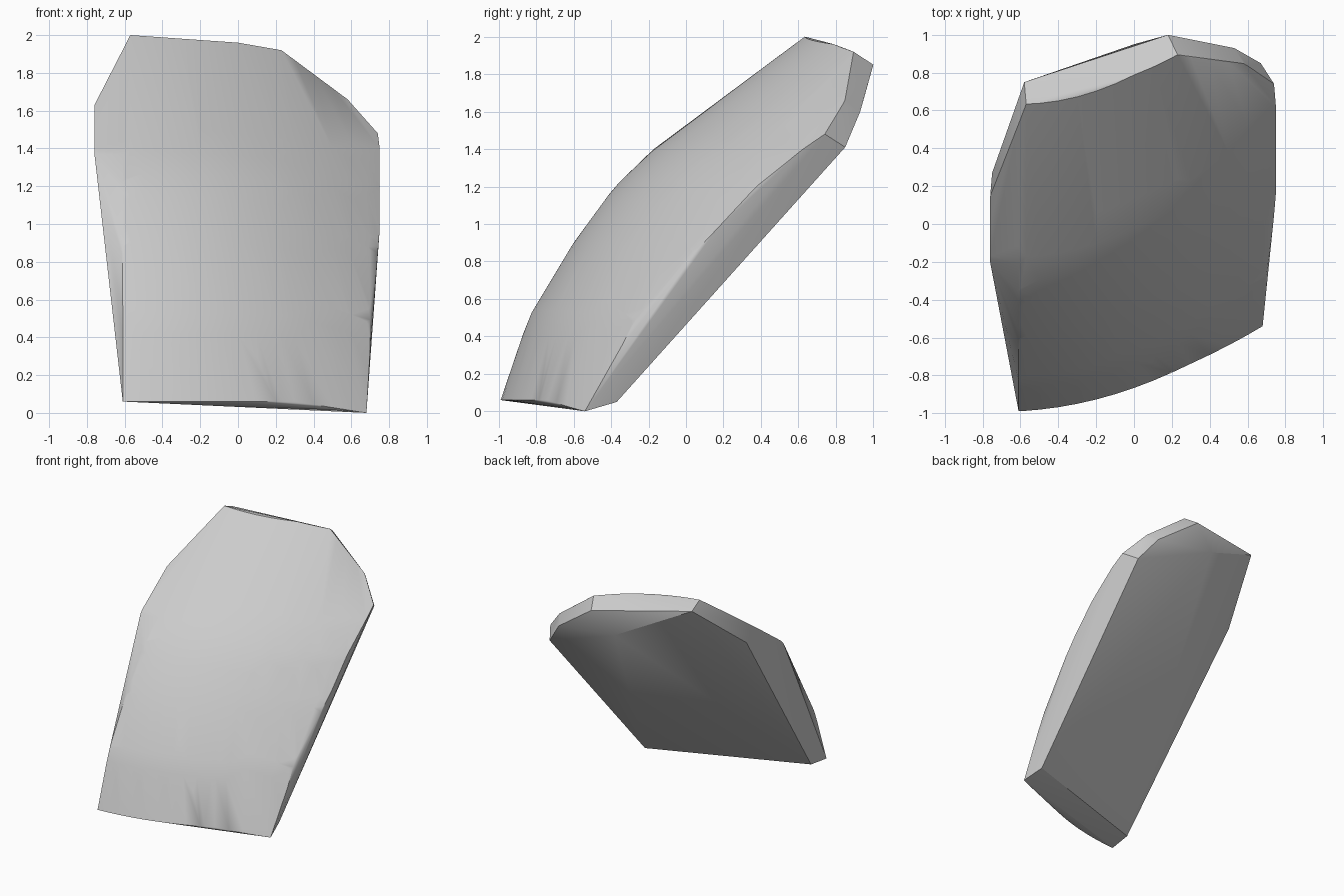
import bpy, bmesh, math

if "Cube" in bpy.data.objects:
    bpy.data.objects.remove(bpy.data.objects["Cube"], do_unlink=True)


def interp(points, t):
    """Piecewise linear lookup through (t, value) pairs."""
    for (a, va), (b, vb) in zip(points, points[1:]):
        if t <= b:
            return va + (vb - va) * max(0, t - a) / (b - a)
    return points[-1][1]


# Leaning curve of the shell, then lower and upper outline of its front
LEAN = [(0, -1.01), (.5, -.84), (.9, -.6), (1.2, -.38), (1.4, -.17), (1.63, .15), (2, .63)]
LOWER = [(-.76, 1.37), (-.611, .82), (-.61, .06), (.3, .06), (.68, 0), (.69, .22), (.75, .97)]
UPPER = [(-.76, 1.63), (-.57, 2), (0, 1.96), (.23, 1.92), (.58, 1.66), (.74, 1.48), (.75, 1.4)]


def front_point(x, z):
    u = x + .61
    return (x, interp(LEAN, z) + (.246 * u * u + .047 * u) * (1 + .38 * z), z)


# Curved front, sampled in columns between the outlines
columns = {p[0] for p in LOWER + UPPER} | {-.6 + .1 * i for i in range(14)}
rows = 16
points = []
for x in sorted(columns):
    low, high = interp(LOWER, x), interp(UPPER, x)
    points += [front_point(x, low + (high - low) * i / rows) for i in range(rows + 1)]

# Chipped corners of the back
points += [(.64, -.37, .05), (.67, .85, 1.41), (.53, .93, 1.6), (.18, 1, 1.85),
           (-.58, .75, 1.95), (-.75, .27, 1.55), (-.6, -.8, .08),
           (0, .95, 1.67), (-.5, .59, 1.75)]

# Wrap the points into a solid shard
bm = bmesh.new()
for p in points:
    bm.verts.new(p)
bmesh.ops.convex_hull(bm, input=bm.verts[:])
bmesh.ops.delete(bm, geom=[v for v in bm.verts if not v.link_faces], context='VERTS')
bmesh.ops.recalc_face_normals(bm, faces=bm.faces[:])
mesh = bpy.data.meshes.new("stone_shard")
bm.to_mesh(mesh)
bm.free()
shard = bpy.data.objects.new("stone_shard", mesh)
bpy.context.collection.objects.link(shard)

# Plain grey stone
grey = (.6, .6, .6, 1)
mat = bpy.data.materials.new("stone_grey")
mat.use_nodes = True
mat.diffuse_color = grey
mat.node_tree.nodes["Principled BSDF"].inputs["Base Color"].default_value = grey
mesh.materials.append(mat)

# Smooth curves with sharp chipped edges
bpy.ops.object.select_all(action='DESELECT')
shard.select_set(True)
bpy.context.view_layer.objects.active = shard
bpy.ops.object.shade_smooth_by_angle(angle=math.radians(30))
